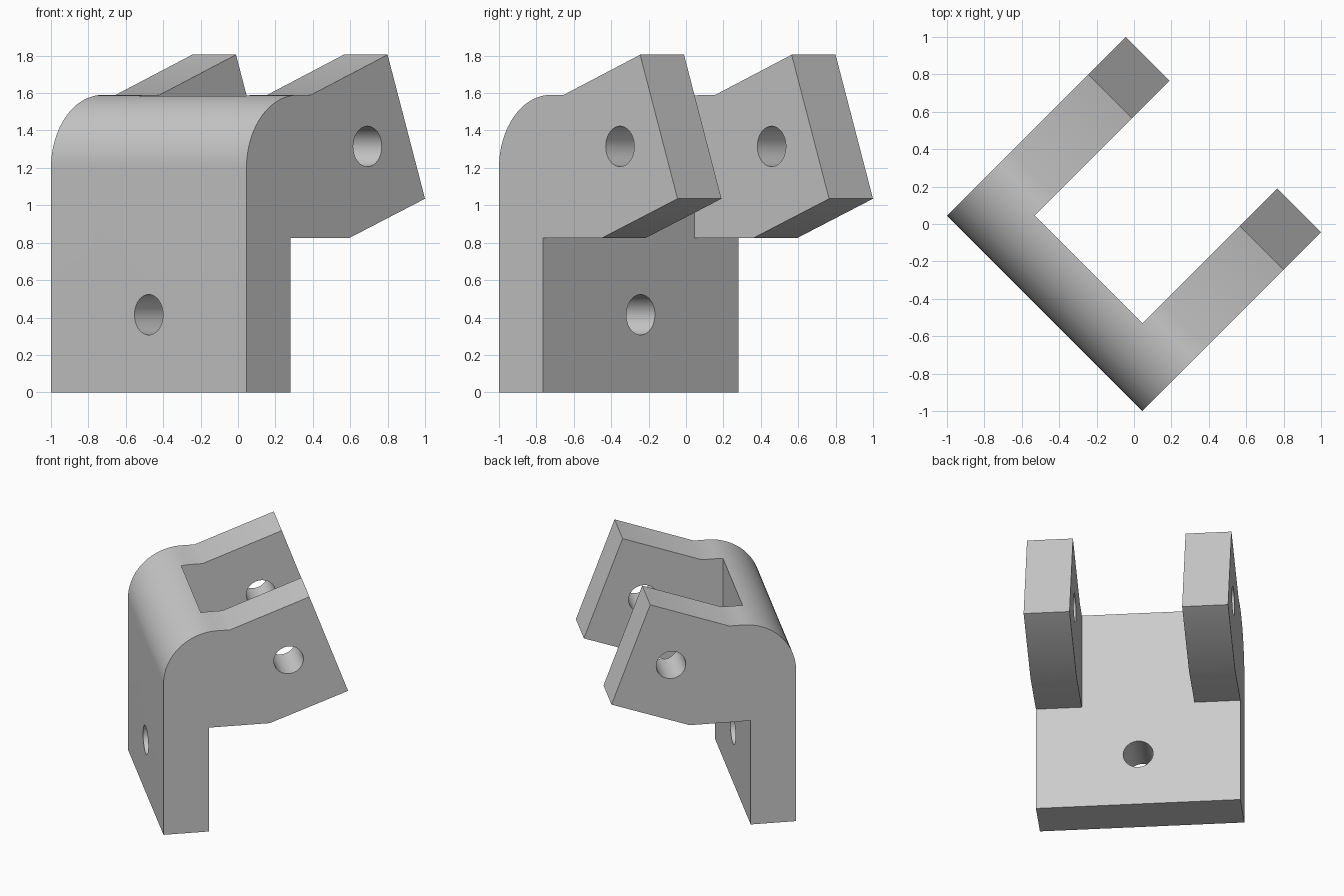
import bpy
import bmesh
from math import sin, cos, pi
from mathutils import Matrix, Vector

cube = bpy.data.objects.get("Cube")
if cube:
    bpy.data.objects.remove(cube, do_unlink=True)

HALF_WIDTH = 0.739
THICK = 0.332
BACK = -0.675          # outer face of the plate, along the depth axis
RADIUS = 0.39
TOP = 1.59

grey = bpy.data.materials.new("light_grey")
grey.use_nodes = True
colour = (0.6, 0.6, 0.6, 1)
grey.diffuse_color = colour
grey.node_tree.nodes["Principled BSDF"].inputs["Base Color"].default_value = colour


def new_object(name, bm):
    bmesh.ops.recalc_face_normals(bm, faces=bm.faces[:])
    mesh = bpy.data.meshes.new(name)
    bm.to_mesh(mesh)
    bm.free()
    obj = bpy.data.objects.new(name, mesh)
    bpy.context.collection.objects.link(obj)
    obj.data.materials.append(grey)
    return obj


def cylinder(name, radius, length, matrix):
    bm = bmesh.new()
    bmesh.ops.create_cone(bm, cap_ends=True, segments=48, radius1=radius,
                          radius2=radius, depth=length, matrix=matrix)
    return new_object(name, bm)


# Side profile: plate, rounded shoulder, tilted arm
profile = [(BACK, 0)]
for i in range(25):
    a = pi / 2 * i / 24
    profile.append((BACK + RADIUS * (1 - cos(a)), TOP - RADIUS * (1 - sin(a))))
profile += [(-0.187, TOP), (0.392, 1.805), (0.675, 1.035), (0.102, 0.825),
            (BACK + THICK, 0.825), (BACK + THICK, 0)]

bm = bmesh.new()
face = bm.faces.new([bm.verts.new((u, -HALF_WIDTH, z)) for u, z in profile])
result = bmesh.ops.extrude_face_region(bm, geom=[face])
moved = [g for g in result["geom"] if isinstance(g, bmesh.types.BMVert)]
bmesh.ops.translate(bm, verts=moved, vec=(0, 2 * HALF_WIDTH, 0))
bracket = new_object("clevis_bracket", bm)

# Slot that separates the two arms
bm = bmesh.new()
slot_matrix = Matrix.Translation((BACK + THICK + 1, 0, 1)) @ Matrix.Diagonal(
    (2, 2 * (HALF_WIDTH - THICK), 3, 1))
bmesh.ops.create_cube(bm, size=1, matrix=slot_matrix)
slot = new_object("slot_cutter", bm)

# Pin hole through both arms, bolt hole through the plate
pin = cylinder("pin_hole_cutter", 0.108, 3,
               Matrix.Translation((0.24, 0, 1.315)) @ Matrix.Rotation(pi / 2, 4, "X"))
bolt = cylinder("bolt_hole_cutter", 0.108, 1,
                Matrix.Translation((BACK, 0, 0.415)) @ Matrix.Rotation(pi / 2, 4, "Y"))

bpy.context.view_layer.objects.active = bracket
for cutter in (slot, pin, bolt):
    mod = bracket.modifiers.new(cutter.name, "BOOLEAN")
    mod.operation = "DIFFERENCE"
    mod.solver = "EXACT"
    mod.object = cutter
    bpy.ops.object.modifier_apply(modifier=mod.name)
    bpy.data.objects.remove(cutter, do_unlink=True)

# Turn the bracket diagonally
bracket.data.transform(Matrix.Rotation(pi / 4, 4, "Z"))

bpy.ops.object.select_all(action="DESELECT")
bracket.select_set(True)
bpy.ops.object.shade_smooth_by_angle(angle=pi / 6)
